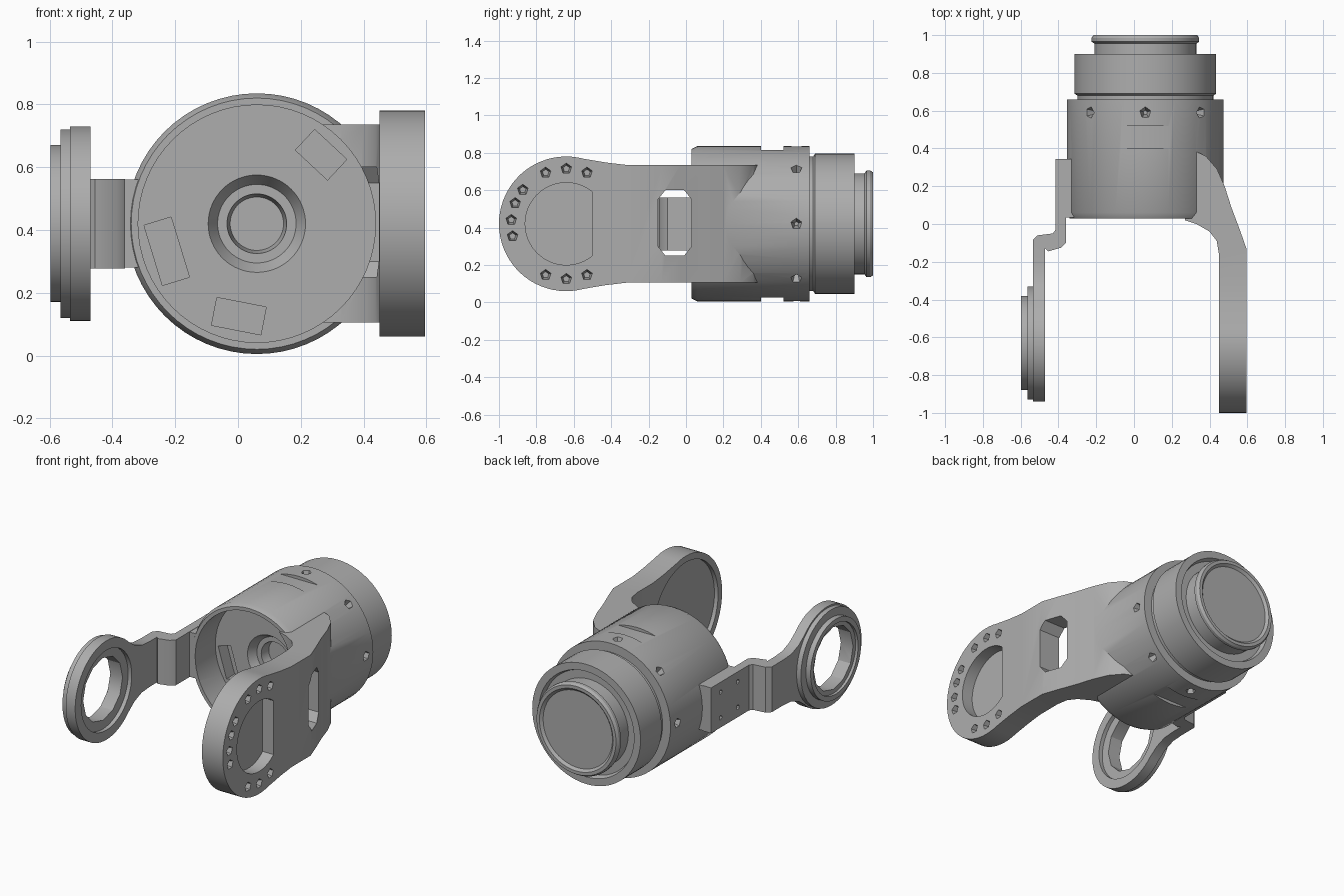
import bpy, bmesh, math
from mathutils import Vector, Matrix

if "Cube" in bpy.data.objects:
    bpy.data.objects.remove(bpy.data.objects["Cube"], do_unlink=True)

grey = bpy.data.materials.new("machined_grey")
grey.use_nodes = True
COLOUR = (0.42, 0.42, 0.42, 1)
grey.diffuse_color = COLOUR
grey.node_tree.nodes["Principled BSDF"].inputs["Base Color"].default_value = COLOUR

CX, CZ = 0.06, 0.42        # axis of the barrel
PIVOT = -0.64              # fork pivot along y


def finish(name, bm):
    bmesh.ops.recalc_face_normals(bm, faces=bm.faces)
    mesh = bpy.data.meshes.new(name)
    bm.to_mesh(mesh)
    bm.free()
    mesh.materials.append(grey)
    ob = bpy.data.objects.new(name, mesh)
    bpy.context.collection.objects.link(ob)
    return ob


def prism(name, pts, axis, lo, hi):
    """Extrude a 2D outline along x (points are y, z) or z (points are x, y)."""
    bm = bmesh.new()
    put = (lambda a, b: (lo, a, b)) if axis == "x" else (lambda a, b: (a, b, lo))
    face = bm.faces.new([bm.verts.new(put(*p)) for p in pts])
    new = bmesh.ops.extrude_face_region(bm, geom=[face])["geom"]
    step = Vector((hi - lo, 0, 0) if axis == "x" else (0, 0, hi - lo))
    bmesh.ops.translate(bm, vec=step, verts=[v for v in new if isinstance(v, bmesh.types.BMVert)])
    return finish(name, bm)


def lathe(name, profile, steps=64):
    """Spin (radius, y) points round the barrel axis; ends sit on the axis."""
    bm = bmesh.new()
    verts = [bm.verts.new((CX + r, y, CZ)) for r, y in profile]
    edges = [bm.edges.new(pair) for pair in zip(verts, verts[1:])]
    bmesh.ops.spin(bm, geom=verts + edges, cent=(CX, 0, CZ), axis=(0, 1, 0),
                   angle=math.tau, steps=steps, use_merge=True)
    bmesh.ops.remove_doubles(bm, verts=bm.verts, dist=1e-5)
    return finish(name, bm)


def rod(name, start, end, r1, r2=None, sides=48):
    """Cylinder or cone frustum between two points."""
    a, b = Vector(start), Vector(end)
    turn = (b - a).to_track_quat("Z", "Y").to_matrix().to_4x4()
    bm = bmesh.new()
    bmesh.ops.create_cone(bm, cap_ends=True, segments=sides, radius1=r1,
                          radius2=r1 if r2 is None else r2, depth=(b - a).length,
                          matrix=Matrix.Translation((a + b) / 2) @ turn)
    return finish(name, bm)


def box(name, centre, size, roll=0):
    bm = bmesh.new()
    bmesh.ops.create_cube(bm, size=1, matrix=Matrix.Translation(centre)
                          @ Matrix.Rotation(roll, 4, "Y") @ Matrix.Diagonal((*size, 1)))
    return finish(name, bm)


def combine(ob, other, operation):
    mod = ob.modifiers.new("bool", "BOOLEAN")
    mod.operation, mod.object, mod.solver = operation, other, "EXACT"
    mesh = bpy.data.meshes.new_from_object(
        ob.evaluated_get(bpy.context.evaluated_depsgraph_get()))
    ob.modifiers.clear()
    ob.data = mesh
    bpy.data.objects.remove(other, do_unlink=True)


def cut(ob, other):
    combine(ob, other, "DIFFERENCE")


def arc(cy, r, start, end, n):
    angles = [math.radians(start + (end - start) * i / n) for i in range(n + 1)]
    return [(cy + r * math.cos(a), CZ + r * math.sin(a)) for a in angles]


def around(angle, r, y):
    a = math.radians(angle)
    return (CX + r * math.cos(a), y, CZ + r * math.sin(a))


# Barrel with stepped collar and end cap
barrel = lathe("barrel_and_fork", [
    (0, .985), (.24, .985), (.255, 1), (.275, 1), (.285, .985), (.285, .965), (.27, .955),
    (.27, .87), (.32, .87), (.33, .9), (.375, .9), (.375, .69), (.36, .68), (.36, .66),
    (.415, .66), (.415, .06), (.4, .03), (0, .03)])

# Fork arm: side outline intersected with its plan
side = arc(PIVOT, .36, 75, 285, 40)
side += [(-.43, CZ - .328), (-.32, CZ - .315), (.5, CZ - .315),
         (.5, CZ + .315), (-.32, CZ + .315), (-.43, CZ + .328)]
arm = prism("arm", side, "x", .1, .595)
plan = [(.45, -1.1), (.7, -1.1), (.595, -.13), (.56, -.03), (.515, .09), (.48, .2), (.44, .29),
        (.38, .36), (.25, .42), (.15, .3), (.15, .04), (.24, .03), (.33, 0), (.4, -.04),
        (.438, -.09), (.45, -.16)]
combine(arm, prism("plan", plan, "z", -.2, 1.1), "INTERSECT")
combine(barrel, arm, "UNION")

# Mounting pad for the bracket
combine(barrel, box("pad", (-.31, .19, CZ), (.1, .31, .28)), "UNION")

# Bore with a stepped hub recess
cut(barrel, lathe("bore", [(0, -.1), (.378, -.1), (.378, .23), (.155, .23), (.125, .28),
                           (.095, .28), (.085, .34), (0, .34)]))

# Floor slots in the bore
for angle, wide in ((47, .14), (197, .2), (259, .16)):
    cut(barrel, box("slot", around(angle, .3, .26), (.09, .1, wide), -math.radians(angle)))

# Shallow pockets above and below the barrel
for z in (CZ + .43, CZ - .43):
    cut(barrel, box("pocket", (CX, .46, z), (.28, .12, .07)))

# Screw dimples round the barrel
for i in range(8):
    cut(barrel, rod("dimple", around(45 * i, .43, .59), around(45 * i, .36, .59), .036, .012, 5))

# Blind pivot seat outside, shallow recess inside
seat = arc(PIVOT, .22, 50, 310, 36)
cut(barrel, prism("seat", seat, "x", .52, .7))
cut(barrel, rod("recess", (.4, PIVOT, CZ), (.475, PIVOT, CZ), .32))

# Chamfered window through the arm
window = [(-.15, .3), (-.11, .25), (-.01, .25), (.03, .3),
          (.03, .55), (-.01, .6), (-.11, .6), (-.15, .55)]
cut(barrel, prism("window", window, "x", .3, .8))

# Screw holes round the pivot
for angle in (68, 90, 112, 142, 158, 176, 193, 248, 270, 292):
    a = math.radians(angle)
    y, z = PIVOT + .295 * math.cos(a), CZ + .295 * math.sin(a)
    cut(barrel, rod("screw", (.61, y, z), (.54, y, z), .033, .018, 5))

# Cranked bracket strap: plan intersected with side outline
RING = -.63
crank = [(-.36, .345), (-.415, .345), (-.415, -.03), (-.43, -.05), (-.51, -.06), (-.535, -.085),
         (-.535, -1), (-.47, -1), (-.47, -.13), (-.455, -.145), (-.385, -.125), (-.36, -.1)]
bracket = prism("bracket_ring", crank, "z", -.2, 1.1)
outline = arc(RING, .31, 45, 315, 48)
outline += [(-.35, CZ - .175), (-.28, CZ - .148), (-.2, CZ - .142), (.4, CZ - .142),
            (.4, CZ + .142), (-.2, CZ + .142), (-.28, CZ + .148), (-.35, CZ + .175)]
combine(bracket, prism("outline", outline, "x", -.8, -.2), "INTERSECT")

# Stepped boss and through hole
for x, r in ((-.565, .3), (-.597, .25)):
    combine(bracket, rod("boss", (x, RING, CZ), (-.51, RING, CZ), r), "UNION")
cut(bracket, rod("hole", (-.7, RING, CZ), (-.4, RING, CZ), .195, sides=12))
cut(bracket, rod("counterbore", (-.495, RING, CZ), (-.4, RING, CZ), .25))
cut(bracket, rod("outer_bore", (-.7, RING, CZ), (-.58, RING, CZ), .22))

# Bracket screws
for y in (.08, .25):
    for z in (CZ - .08, CZ + .08):
        cut(bracket, rod("screw", (-.45, y, z), (-.39, y, z), .014, sides=8))

for ob in (barrel, bracket):
    bpy.ops.object.select_all(action="DESELECT")
    ob.select_set(True)
    bpy.context.view_layer.objects.active = ob
    bpy.ops.object.shade_smooth_by_angle(angle=math.radians(30))
